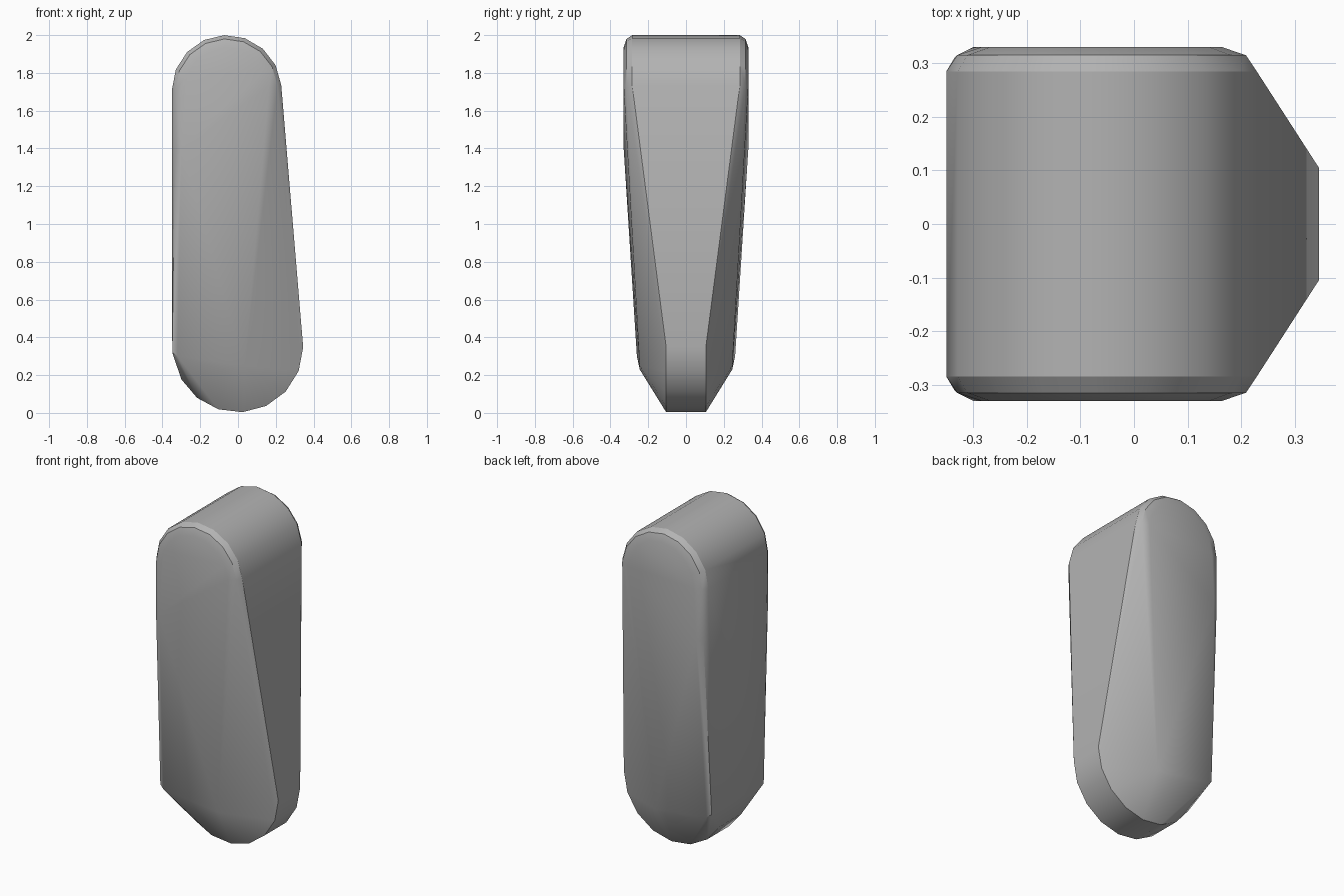
import bpy, bmesh, math

cube = bpy.data.objects.get("Cube")
if cube:
    bpy.data.objects.remove(cube, do_unlink=True)

# Single plain grey
grey = bpy.data.materials.new("stone_grey")
grey.use_nodes = True
colour = (0.45, 0.45, 0.45, 1)
grey.diffuse_color = colour
grey.node_tree.nodes["Principled BSDF"].inputs["Base Color"].default_value = colour


def arc(cx, cz, r, start, end, steps):
    """Points on an arc in the front plane, angles in degrees."""
    for i in range(steps + 1):
        a = math.radians(start + (end - start) * i / steps)
        yield cx + r * math.cos(a), cz + r * math.sin(a)


points = []

# Rounded head: outer rim, softened corner and flat cheek
for radius, depth in ((0.29, 0.285), (0.27, 0.315), (0.225, 0.33)):
    points += [(x, depth, z) for x, z in arc(-0.06, 1.71, radius, 5, 180, 8)]

# Narrow rounded foot
points += [(x, 0.105, z) for x, z in arc(0, 0.348, 0.345, 0, -172, 8)]

# Shoulder and lower corners where the cheeks taper
points += [(-0.335, 0.31, 1.4), (-0.30, 0.33, 1.4),
           (-0.348, 0.25, 0.32), (-0.32, 0.26, 0.30),
           (0.035, 0.245, 0.25), (-0.08, 0.245, 0.23)]

# Wrap both mirrored halves in one convex skin
bm = bmesh.new()
for x, y, z in points:
    for side in (1, -1):
        bm.verts.new((x, side * y, z))
hull = bmesh.ops.convex_hull(bm, input=bm.verts)
loose = {g for g in hull["geom_interior"] + hull["geom_unused"]
         if isinstance(g, bmesh.types.BMVert)}
bmesh.ops.delete(bm, geom=list(loose), context="VERTS")
bmesh.ops.dissolve_limit(bm, angle_limit=math.radians(1),
                         verts=bm.verts, edges=bm.edges)
bmesh.ops.recalc_face_normals(bm, faces=bm.faces)
mesh = bpy.data.meshes.new("stone_body")
bm.to_mesh(mesh)
bm.free()
mesh.materials.append(grey)

body = bpy.data.objects.new("stone_body", mesh)
bpy.context.collection.objects.link(body)
bpy.ops.object.select_all(action="DESELECT")
body.select_set(True)
bpy.context.view_layer.objects.active = body
bpy.ops.object.shade_smooth_by_angle(angle=math.radians(30))
